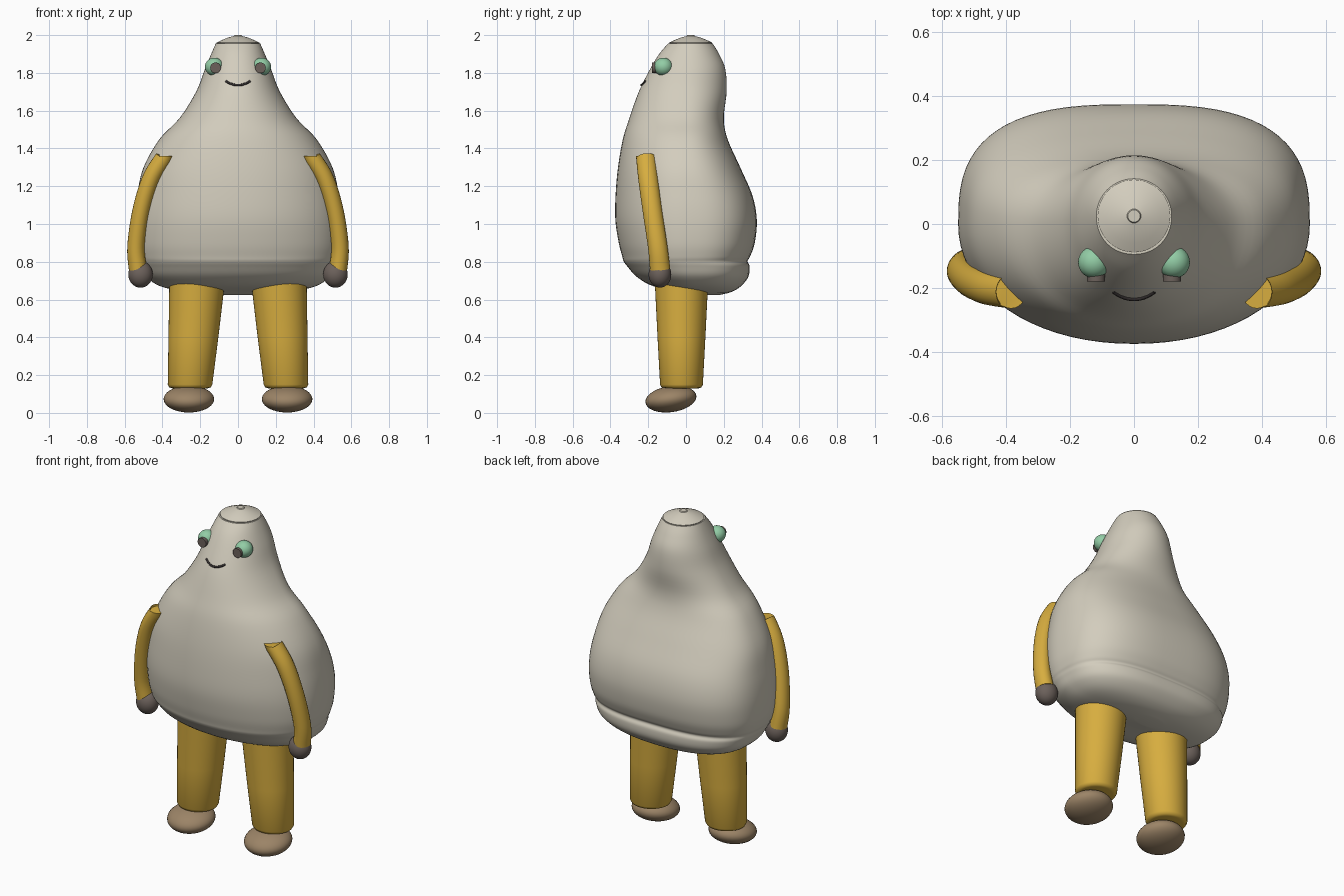
import bpy, bmesh, math
from mathutils import Vector

cube = bpy.data.objects.get("Cube")
if cube:
    bpy.data.objects.remove(cube, do_unlink=True)


def material(name, rgb):
    m = bpy.data.materials.new(name)
    m.use_nodes = True
    m.diffuse_color = (*rgb, 1)
    m.node_tree.nodes["Principled BSDF"].inputs["Base Color"].default_value = (*rgb, 1)
    return m


STONE = material("warm_grey", (0.65, 0.61, 0.51))
YELLOW = material("mustard", (0.68, 0.42, 0.05))
GREEN = material("mint", (0.29, 0.61, 0.38))
DARK = material("dark_brown", (0.15, 0.12, 0.105))
TAN = material("tan", (0.33, 0.23, 0.135))
BLACK = material("mouth_black", (0.03, 0.025, 0.025))


def spline(rows, steps):
    """Catmull-Rom interpolation through rows of equal length."""
    out = []
    for i in range(len(rows) - 1):
        quad = [rows[max(0, i - 1)], rows[i], rows[i + 1], rows[min(len(rows) - 1, i + 2)]]
        for s in range(steps):
            t = s / steps
            out.append([b + t / 2 * (c - a + t * (2 * a - 5 * b + 4 * c - d + t * (3 * (b - c) + d - a)))
                        for a, b, c, d in zip(*quad)])
    return out + [list(rows[-1])]


def loft(name, rings, mat, angle=40):
    """Skin closed rings of points and cap both ends."""
    bm = bmesh.new()
    loops = [[bm.verts.new(p) for p in ring] for ring in rings]
    for a, b in zip(loops, loops[1:]):
        for i in range(len(a)):
            j = (i + 1) % len(a)
            bm.faces.new((a[i], a[j], b[j], b[i]))
    bm.faces.new(loops[0])
    bm.faces.new(loops[-1])
    bmesh.ops.recalc_face_normals(bm, faces=bm.faces)
    me = bpy.data.meshes.new(name)
    bm.to_mesh(me)
    bm.free()
    ob = bpy.data.objects.new(name, me)
    bpy.context.collection.objects.link(ob)
    return finish(ob, name, mat, angle)


def finish(ob, name, mat, angle=40):
    ob.name = name
    ob.data.materials.append(mat)
    bpy.ops.object.select_all(action="DESELECT")
    ob.select_set(True)
    bpy.context.view_layer.objects.active = ob
    bpy.ops.object.shade_smooth_by_angle(angle=math.radians(angle))
    return ob


def ellipsoid(name, centre, size, mat, rot=(0, 0, 0)):
    bpy.ops.mesh.primitive_uv_sphere_add(segments=32, ring_count=20, location=centre, rotation=rot)
    ob = bpy.context.object
    ob.scale = size
    return finish(ob, name, mat)


def power(v, e):
    return math.copysign(abs(v) ** e, v)


def section(z, half, front, back, mid, n):
    """Egg-shaped ring: its back half is squarer than its front half."""
    ring = []
    for k in range(72):
        a = math.tau * k / 72
        c, s = math.cos(a), math.sin(a)
        e = 2 / (n if s > 0 else 2.1)
        depth = back - mid if s > 0 else mid - front
        ring.append((half * power(c, e), mid + depth * power(s, e), z))
    return ring


# Body: height, half width, front y, back y, widest y, back squareness
body_rows = [
    (0.625, 0.08, 0.08, 0.18, 0.13, 2.0),
    (0.64, 0.27, 0.00, 0.24, 0.11, 2.2),
    (0.67, 0.41, -0.17, 0.29, 0.06, 2.5),
    (0.72, 0.485, -0.26, 0.33, 0.03, 2.7),
    (0.775, 0.515, -0.31, 0.337, 0.01, 2.8),
    (0.803, 0.525, -0.33, 0.326, 0.0, 2.8),
    (0.83, 0.535, -0.338, 0.34, 0.0, 2.8),
    (0.90, 0.548, -0.356, 0.364, 0.0, 2.8),
    (1.02, 0.55, -0.374, 0.375, 0.0, 2.8),
    (1.15, 0.535, -0.373, 0.352, 0.0, 2.7),
    (1.30, 0.50, -0.36, 0.287, 0.0, 2.5),
    (1.45, 0.415, -0.334, 0.22, 0.0, 2.3),
    (1.56, 0.31, -0.30, 0.20, 0.0, 2.1),
    (1.70, 0.222, -0.25, 0.215, 0.01, 2.0),
    (1.82, 0.175, -0.19, 0.208, 0.02, 2.0),
    (1.90, 0.142, -0.142, 0.175, 0.025, 2.0),
    (1.955, 0.118, -0.095, 0.142, 0.025, 2.0),
]
loft("body", [section(*r) for r in spline(body_rows, 5)], STONE)

# Domed cap with a small raised button on top
cap_profile = [(0.112, 1.95), (0.114, 1.96), (0.085, 1.974), (0.05, 1.988), (0.022, 1.995), (0.019, 2.0)]


def circle(cx, cy, z, rx, ry, count=48):
    return [(cx + rx * math.cos(math.tau * k / count), cy + ry * math.sin(math.tau * k / count), z)
            for k in range(count)]


loft("cap", [circle(0, 0.025, z, r, r) for r, z in cap_profile], STONE)

# Smile
mouth = bpy.data.curves.new("mouth", "CURVE")
mouth.dimensions = "3D"
mouth.bevel_depth = 0.006
mouth.use_fill_caps = True
line = mouth.splines.new("POLY")
line.points.add(14)
for i, p in enumerate(line.points):
    t = i / 7 - 1
    p.co = (0.064 * t, -0.236 + 0.023 * t * t, 1.735 + 0.021 * t * t, 1)
mouth_ob = bpy.data.objects.new("mouth", mouth)
bpy.context.collection.objects.link(mouth_ob)
mouth.materials.append(BLACK)

# Arm path: position and radius
arm_rows = [(0.385, -0.212, 1.36, 0.047), (0.46, -0.20, 1.24, 0.047), (0.513, -0.178, 1.07, 0.046),
            (0.54, -0.15, 0.88, 0.046), (0.53, -0.137, 0.76, 0.048)]


def arm_rings(side):
    path = spline(arm_rows, 6)
    rings = []
    for i, (x, y, z, r) in enumerate(path):
        a, b = path[max(0, i - 1)], path[min(len(path) - 1, i + 1)]
        along = (Vector(b[:3]) - Vector(a[:3])).normalized()
        if i == 0:
            along = Vector((0, 0, -1))     # shoulder end is cut level
        u = Vector((0, 1, 0)).cross(along).normalized()
        v = along.cross(u)
        ring = []
        for k in range(24):
            t = math.tau * k / 24
            p = Vector((x, y, z)) + r * math.cos(t) * u + r * 1.12 * math.sin(t) * v
            ring.append((side * p.x, p.y, p.z))
        rings.append(ring)
    return rings


for side, label in ((1, "left"), (-1, "right")):
    # Eye and flat pupil
    ellipsoid(label + "_eye", (side * 0.125, -0.12, 1.832), (0.05, 0.05, 0.048), GREEN)
    bpy.ops.mesh.primitive_cylinder_add(vertices=32, radius=0.028, depth=0.03,
                                        location=(side * 0.119, -0.165, 1.827),
                                        rotation=(math.pi / 2, 0, 0))
    finish(bpy.context.object, label + "_pupil", DARK)

    # Arm and hand
    loft(label + "_arm", arm_rings(side), YELLOW)
    ellipsoid(label + "_hand", (side * 0.516, -0.138, 0.733), (0.065, 0.06, 0.07), DARK)

    # Tapered trouser leg with a rounded hem
    leg_rows = [(0.13, 0.254, 0.095), (0.135, 0.254, 0.11), (0.15, 0.254, 0.118),
                (0.40, 0.236, 0.132), (0.73, 0.214, 0.149)]
    loft(label + "_leg", [circle(side * x, -0.024, z, r, r * 0.96) for z, x, r in leg_rows], YELLOW, 60)

    # Foot, toe dipped slightly
    ellipsoid(label + "_foot", (side * 0.26, -0.08, 0.073), (0.134, 0.136, 0.069), TAN,
              (math.radians(8), 0, 0))
